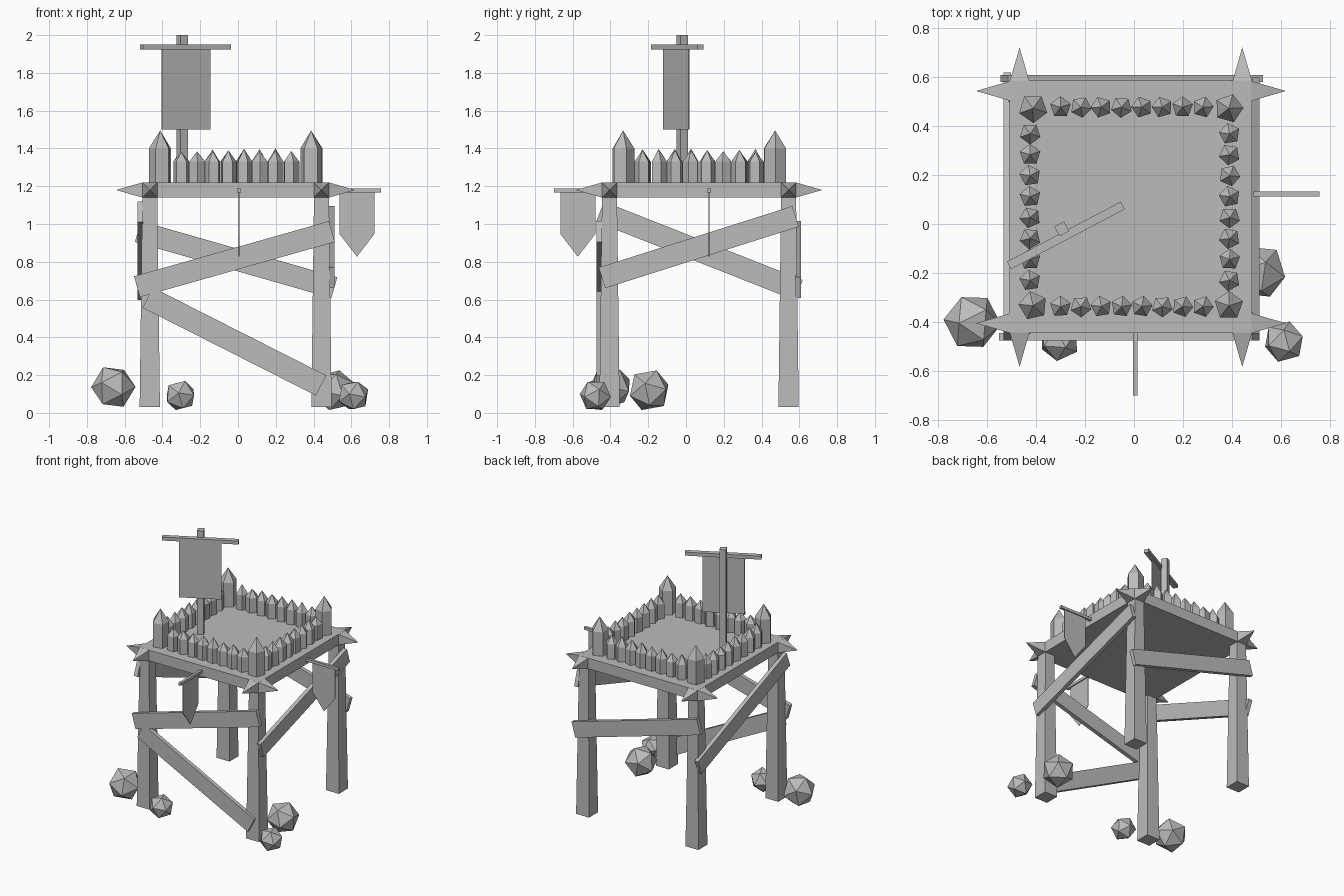
import bpy, bmesh, math, random
from mathutils import Matrix, Vector

random.seed(4)
if "Cube" in bpy.data.objects:
    bpy.data.objects.remove(bpy.data.objects["Cube"])

grey = bpy.data.materials.new("plain_grey")
grey.use_nodes = True
COLOUR = (0.5, 0.5, 0.5, 1)
grey.diffuse_color = COLOUR
grey.node_tree.nodes["Principled BSDF"].inputs["Base Color"].default_value = COLOUR


def finish(name, bm):
    bmesh.ops.recalc_face_normals(bm, faces=bm.faces)
    mesh = bpy.data.meshes.new(name)
    bm.to_mesh(mesh)
    bm.free()
    mesh.materials.append(grey)
    obj = bpy.data.objects.new(name, mesh)
    bpy.context.collection.objects.link(obj)
    return obj


def box(name, centre, size, turn=Matrix()):
    bm = bmesh.new()
    bmesh.ops.create_cube(bm, size=1, matrix=Matrix.Translation(centre) @ turn @ Matrix.Diagonal((*size, 1)))
    return finish(name, bm)


def beam(name, a, b, thick, tall):
    """Plank from a to b, tall in its own vertical plane."""
    a, b = Vector(a), Vector(b)
    along = (b - a).normalized()
    side = Vector((0, 0, 1)).cross(along).normalized()
    turn = Matrix((along, side, along.cross(side))).transposed().to_4x4()
    return box(name, (a + b) / 2, ((b - a).length, thick, tall), turn)


def frustum(bm, sides, r1, r2, height, matrix):
    bmesh.ops.create_cone(bm, cap_ends=True, segments=sides, radius1=r1, radius2=r2, depth=height,
                          matrix=matrix @ Matrix.Translation((0, 0, height / 2)))


def stake(name, x, y, radius, shoulder, tip):
    """Five-sided pointed post standing on the deck."""
    bm = bmesh.new()
    spin = Matrix.Rotation(random.uniform(0, math.tau), 4, "Z")
    frustum(bm, 5, radius, radius, shoulder - DECK, Matrix.Translation((x, y, DECK)) @ spin)
    top = max(bm.faces, key=lambda f: f.calc_center_median().z)
    peak = bmesh.ops.poke(bm, faces=[top])["verts"][0]
    peak.co.z = tip
    finish(name, bm)


def pennant(name, start, out):
    """Short pole pointing outward with a hanging pointed flag."""
    start, out = Vector(start), Vector(out)
    beam(name + "_pole", start, start + out * 0.27, 0.02, 0.02)
    side = out.cross(Vector((0, 0, 1))) * 0.004
    bm = bmesh.new()
    outline = [(0.05, 0), (0.235, 0), (0.235, -0.23), (0.143, -0.35), (0.05, -0.23)]
    face = bm.faces.new([bm.verts.new(start + out * d + Vector((0, 0, h)) - side / 2) for d, h in outline])
    new = bmesh.ops.extrude_face_region(bm, geom=[face])["geom"]
    bmesh.ops.translate(bm, vec=side, verts=[v for v in new if isinstance(v, bmesh.types.BMVert)])
    finish(name + "_flag", bm)


DECK = 1.22
XS, YS = (-0.467, 0.442), (-0.405, 0.543)

# Deck slab
box("deck", (-0.0125, 0.07, 1.18), (0.99, 1.03, 0.08))

# Tapered legs and outward corner spikes
for x, sx, side in zip(XS, (-1, 1), ("right", "left")):
    for y, sy, end in zip(YS, (-1, 1), ("front", "back")):
        bm = bmesh.new()
        frustum(bm, 4, 0.076, 0.056, 1.12,
                Matrix.Translation((x, y, 0.03)) @ Matrix.Rotation(math.pi / 4, 4, "Z"))
        finish(f"{end}_{side}_leg", bm)
        bm = bmesh.new()
        for d in ((sx, 0, 0), (0, sy, 0)):
            d = Vector(d)
            turn = d.to_track_quat("Z", "Y").to_matrix().to_4x4() @ Matrix.Rotation(math.pi / 4, 4, "Z")
            frustum(bm, 4, 0.057, 0, 0.14, Matrix.Translation(Vector((x, y, 1.18)) + d * 0.038) @ turn)
        finish(f"{end}_{side}_spikes", bm)

# Diagonal braces
beam("front_upper_brace", (-0.535, -0.46, 0.668), (0.497, -0.46, 0.96), 0.03, 0.115)
beam("front_lower_brace", (-0.478, -0.46, 0.61), (0.44, -0.46, 0.145), 0.03, 0.12)
beam("back_brace", (-0.53, 0.594, 0.96), (0.51, 0.594, 0.663), 0.03, 0.115)
beam("left_brace", (0.497, -0.445, 0.715), (0.497, 0.58, 1.04), 0.03, 0.115)
beam("right_brace", (-0.518, -0.455, 1.065), (-0.518, 0.597, 0.65), 0.03, 0.115)

# Palisade: big corner stakes with eight small ones along each side
for x in (-0.412, 0.387):
    for y in (-0.333, 0.472):
        stake("corner_stake", x, y, 0.06, 1.4, 1.495)
for i in range(8):
    for y in (-0.337, 0.477):
        stake("row_stake", -0.30 + i * 0.083, y, 0.044, 1.33, random.uniform(1.38, 1.4))
    for x in (-0.424, 0.39):
        stake("side_stake", x, -0.23 + i * 0.0855, 0.044, 1.33, random.uniform(1.38, 1.4))

# Mast with turned crossbar and banner
turn = Matrix.Rotation(math.radians(27.8), 4, "Z")
mast = Vector((-0.295, -0.02, 0))
front = turn @ Vector((0, -0.03, 0))
box("mast", mast + Vector((0, 0, 1.61)), (0.045, 0.045, 0.78), turn)
box("crossbar", mast + front + Vector((0.003, 0, 1.937)), (0.525, 0.035, 0.026), turn)
box("banner", mast + front + Vector((0.005, -0.005, 1.715)), (0.29, 0.008, 0.43), turn)

# Side pennants
pennant("front_pennant", (0.005, -0.43, 1.177), (0, -1, 0))
pennant("left_pennant", (0.487, 0.122, 1.177), (1, 0, 0))

# Boulders
for x, y, z, r in ((-0.66, -0.4, 0.137, 0.118), (-0.305, -0.475, 0.092, 0.086),
                   (0.612, -0.48, 0.092, 0.086), (0.51, -0.195, 0.12, 0.115)):
    bm = bmesh.new()
    spin = Matrix.Rotation(random.uniform(0, 3), 4, "Z") @ Matrix.Rotation(random.uniform(0.2, 1), 4, "X")
    bmesh.ops.create_icosphere(bm, subdivisions=1, radius=r, matrix=Matrix.Translation((x, y, z)) @ spin)
    finish("boulder", bm)
